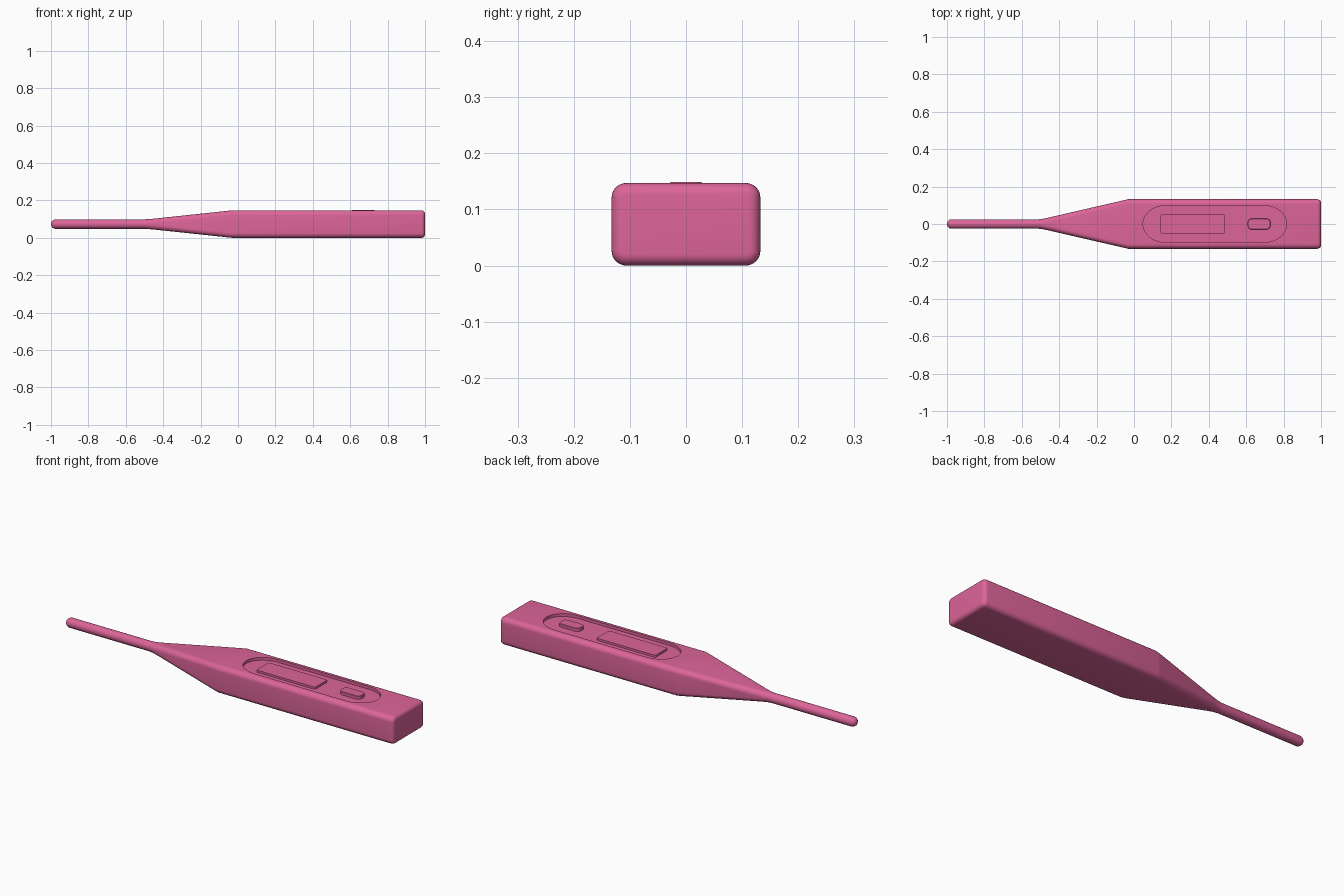
import bpy, bmesh, math

if "Cube" in bpy.data.objects:
    bpy.data.objects.remove(bpy.data.objects["Cube"])

pink = bpy.data.materials.new("pink_plastic")
pink.diffuse_color = (0.72, 0.13, 0.32, 1)
pink.use_nodes = True
pink.node_tree.nodes["Principled BSDF"].inputs["Base Color"].default_value = pink.diffuse_color
ZC = 0.0735  # height of the long axis
SEG = 8


def rounded_rect(hw, hh, rx, ry):
    """Closed outline with elliptical corners."""
    pts = []
    for q, (sx, sy) in enumerate([(1, 1), (-1, 1), (-1, -1), (1, -1)]):
        for i in range(SEG + 1):
            a = math.pi / 2 * (q + i / SEG)
            # tiny inset keeps neighbouring corner ends distinct
            cx, cy = max(hw - rx, 2e-4), max(hh - ry, 2e-4)
            pts.append((sx * cx + rx * math.cos(a), sy * cy + ry * math.sin(a)))
    return pts


def loft(name, rings):
    bm = bmesh.new()
    loops = [[bm.verts.new(p) for p in ring] for ring in rings]
    n = len(loops[0])
    for a, b in zip(loops, loops[1:]):
        for i in range(n):
            bm.faces.new((a[i], a[(i + 1) % n], b[(i + 1) % n], b[i]))
    bm.faces.new(loops[0][::-1])
    bm.faces.new(loops[-1])
    bmesh.ops.recalc_face_normals(bm, faces=bm.faces)
    mesh = bpy.data.meshes.new(name)
    bm.to_mesh(mesh)
    bm.free()
    mesh.materials.append(pink)
    ob = bpy.data.objects.new(name, mesh)
    bpy.context.collection.objects.link(ob)
    return ob


def smooth(ob, angle=30):
    bpy.ops.object.select_all(action='DESELECT')
    ob.select_set(True)
    bpy.context.view_layer.objects.active = ob
    bpy.ops.object.shade_smooth_by_angle(angle=math.radians(angle))


def plate(name, cx, hx, hy, rx, ry, levels):
    """Upright slab; levels are (z, inset) pairs."""
    return loft(name, [[(cx + x, y, z) for x, y in
                        rounded_rect(hx - d, hy - d, rx - d, ry - d)] for z, d in levels])


# Body sections along x: (x, half width, half height, corner radius)
sections = []
for i in range(7):  # rounded probe tip
    a = math.radians(12 + 78 * i / 6)
    r = 0.0252 * math.sin(a)
    sections.append((-1 + 0.025 * (1 - math.cos(a)) / (1 - math.cos(math.pi / 2)), r, r, r - 2e-4))
sections[0] = (-1.0,) + sections[0][1:]
sections += [(-0.51, 0.0252, 0.0252, 0.025), (-0.48, 0.029, 0.0265, 0.025),
             (-0.45, 0.036, 0.029, 0.025), (-0.05, 0.128, 0.0715, 0.025),
             (-0.03, 0.1325, ZC, 0.026)]
for i in range(7):  # rounded butt end
    a = math.pi / 2 * i / 6
    d = 0.02 * (1 - math.cos(a))
    sections.append((0.98 + 0.02 * math.sin(a), 0.1325 - d, ZC - d, 0.026 - d))

body = loft("thermometer_body", [[(x, y, ZC + z) for y, z in rounded_rect(w, h, r, r)]
                                 for x, w, h, r in sections])

# Oblong pocket in the top face
FLOOR = 0.132
cutter = plate("pocket_cutter", 0.432, 0.384, 0.098, 0.12, 0.098, [(FLOOR, 0), (0.2, 0)])
cutter.hide_render = True
cutter.hide_viewport = False
cutter.display_type = 'WIRE'
mod = body.modifiers.new("pocket", 'BOOLEAN')
mod.operation = 'DIFFERENCE'
mod.solver = 'EXACT'
mod.object = cutter
bpy.context.view_layer.objects.active = body
bpy.ops.object.modifier_apply(modifier=mod.name)
bpy.data.objects.remove(cutter)
smooth(body)

# Display window and power button standing in the pocket
screen = plate("screen", 0.315, 0.172, 0.052, 0.008, 0.008, [(FLOOR - 0.004, 0), (0.143, 0)])
button = plate("button", 0.669, 0.061, 0.029, 0.022, 0.022,
               [(FLOOR - 0.004, 0), (0.147, 0), (0.149, 0.002)])
for ob in (screen, button):
    smooth(ob)
